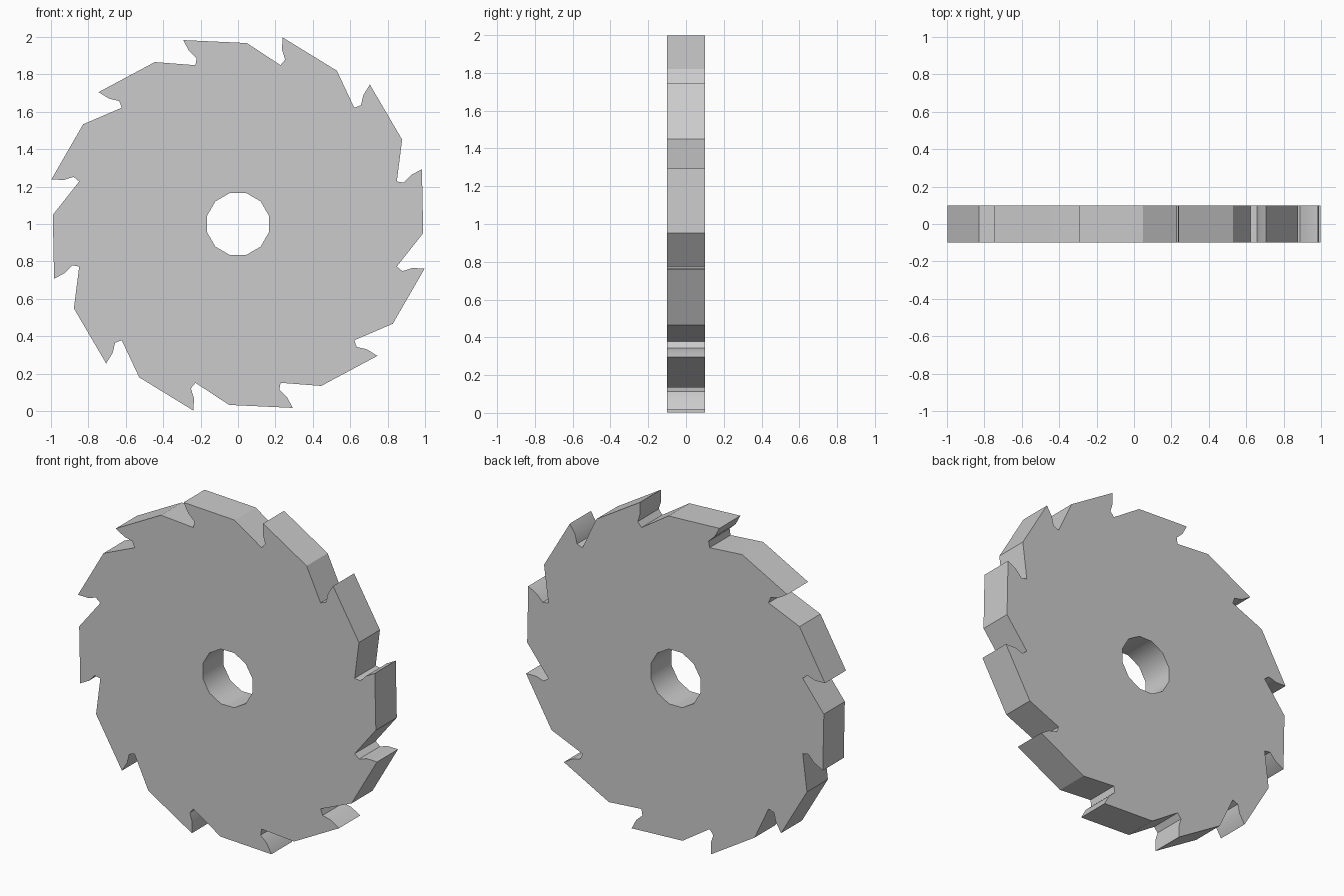
import bpy, bmesh
from math import cos, sin, radians

if "Cube" in bpy.data.objects:
    bpy.data.objects.remove(bpy.data.objects["Cube"])

TEETH, HALF = 12, 0.1

# Tooth outline as (radius, angle): tip, notch face, gullet bulge, gullet root
TOOTH = [(1.026, 76.6), (0.961, 75.8), (0.914, 74.0), (0.879, 75.0)]
HEEL_ANGLE = 87.2


def polar(r, deg):
    a = radians(deg)
    return (r * cos(a), -HALF, 1 + r * sin(a))


# Blade rim, walked tooth by tooth
rim = []
for i in range(TEETH):
    turn = i * 360 / TEETH
    rim += [polar(r, a + turn) for r, a in TOOTH]
    a = HEEL_ANGLE + turn
    rim.append(polar(0.98 + 0.0115 * cos(radians(2 * a)), a))

# Twelve-sided arbor hole
hole = [polar(0.171, 15 + 30 * i) for i in range(12)]

bm = bmesh.new()
edges = []
for loop in (rim, hole):
    vs = [bm.verts.new(p) for p in loop]
    edges += [bm.edges.new((vs[i - 1], vs[i])) for i in range(len(vs))]
bmesh.ops.triangle_fill(bm, edges=edges, use_beauty=True, use_dissolve=False)

# Give the disc its thickness
ext = bmesh.ops.extrude_face_region(bm, geom=bm.faces[:], use_keep_orig=True)
bmesh.ops.translate(bm, vec=(0, 2 * HALF, 0),
                    verts=[v for v in ext["geom"] if isinstance(v, bmesh.types.BMVert)])
bmesh.ops.recalc_face_normals(bm, faces=bm.faces[:])

mesh = bpy.data.meshes.new("saw_blade")
bm.to_mesh(mesh)
bm.free()
blade = bpy.data.objects.new("saw_blade", mesh)
bpy.context.collection.objects.link(blade)

# Soft gullets and hole, sharp teeth
bpy.context.view_layer.objects.active = blade
blade.select_set(True)
bpy.ops.object.shade_smooth_by_angle(angle=radians(30.5))
